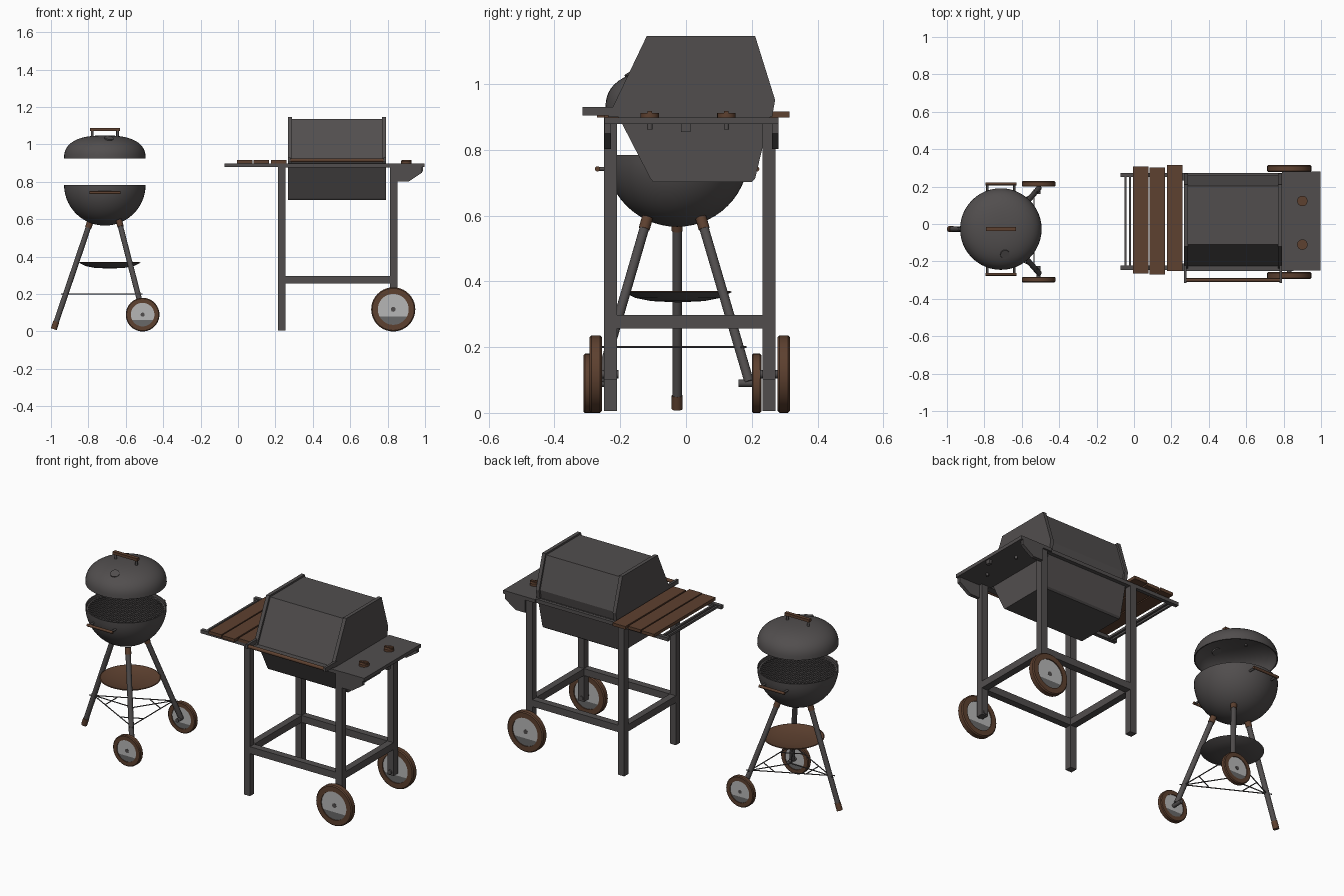
import bpy, bmesh, math
from mathutils import Vector, Matrix

if "Cube" in bpy.data.objects:
    bpy.data.objects.remove(bpy.data.objects["Cube"])

def mat(name, r, g, b):
    m = bpy.data.materials.new(name)
    m.diffuse_color = (r, g, b, 1)
    m.use_nodes = True
    m.node_tree.nodes["Principled BSDF"].inputs["Base Color"].default_value = m.diffuse_color
    return m

GREY = mat("dark_grey_metal", 0.083, 0.076, 0.076)
BROWN = mat("brown_wood", 0.11, 0.052, 0.029)
LIGHT = mat("light_grey_hub", 0.47, 0.47, 0.47)
MID = mat("mid_grey_hub", 0.14, 0.14, 0.14)

def finish(name, bm, mats, smooth=False, rule=None):
    bmesh.ops.recalc_face_normals(bm, faces=bm.faces[:])
    if rule:
        for f in bm.faces:
            f.material_index = rule(f)
    me = bpy.data.meshes.new(name)
    bm.to_mesh(me)
    bm.free()
    ob = bpy.data.objects.new(name, me)
    bpy.context.collection.objects.link(ob)
    for m in mats if isinstance(mats, (list, tuple)) else [mats]:
        me.materials.append(m)
    if smooth:
        bpy.ops.object.select_all(action='DESELECT')
        ob.select_set(True)
        bpy.context.view_layer.objects.active = ob
        bpy.ops.object.shade_smooth_by_angle(angle=math.radians(35))
    return ob

def box(name, m, x0, x1, y0, y1, z0, z1):
    bm = bmesh.new()
    bmesh.ops.create_cube(bm, size=1)
    for v in bm.verts:
        v.co = ((x0 + x1) / 2 + v.co.x * (x1 - x0), (y0 + y1) / 2 + v.co.y * (y1 - y0),
                (z0 + z1) / 2 + v.co.z * (z1 - z0))
    return finish(name, bm, m)

def rod(name, m, a, b, r, seg=16):
    a, b = Vector(a), Vector(b)
    d = b - a
    bm = bmesh.new()
    bmesh.ops.create_cone(bm, cap_ends=True, segments=seg, radius1=r, radius2=r, depth=d.length)
    bm.transform(Matrix.Translation((a + b) / 2) @ d.to_track_quat('Z', 'Y').to_matrix().to_4x4())
    return finish(name, bm, m, True)

def prism(name, m, prof, c0, c1, axis='x'):
    """Extrude a closed profile along x (profile y,z) or along y (profile x,z)."""
    bm = bmesh.new()
    pt = (lambda p: (c0, p[0], p[1])) if axis == 'x' else (lambda p: (p[0], c0, p[1]))
    f = bm.faces.new([bm.verts.new(pt(p)) for p in prof])
    g = bmesh.ops.extrude_face_region(bm, geom=[f])
    off = (c1 - c0, 0, 0) if axis == 'x' else (0, c1 - c0, 0)
    bmesh.ops.translate(bm, vec=off, verts=[v for v in g['geom'] if isinstance(v, bmesh.types.BMVert)])
    return finish(name, bm, m)

def lathe(name, m, prof, cx, cy, closed=False, steps=48, rot=None, cz=0, rule=None):
    bm = bmesh.new()
    vs = [bm.verts.new((r, 0, z)) for r, z in prof]
    es = [bm.edges.new(p) for p in zip(vs, vs[1:])]
    if closed:
        es.append(bm.edges.new((vs[-1], vs[0])))
    bmesh.ops.spin(bm, geom=vs + es, cent=(0, 0, 0), axis=(0, 0, 1), angle=math.tau, steps=steps)
    bmesh.ops.remove_doubles(bm, verts=bm.verts[:], dist=1e-4)
    if rot:
        bm.transform(rot)
    bm.transform(Matrix.Translation((cx, cy, cz)))
    return finish(name, bm, m, True, rule)

def wheel(name, x, y0, y1, r):
    rot = Matrix.Rotation(math.pi / 2, 4, 'X')
    h, yc = (y1 - y0) / 2, (y0 + y1) / 2
    lathe(name + "_tyre", BROWN, [(r * .7, -h), (r * .95, -h), (r, -h * .7), (r, h * .7), (r * .95, h), (r * .7, h)],
          x, yc, True, 40, rot, r)
    # hub disc, its lower part in a darker tone
    bm = bmesh.new()
    bmesh.ops.create_cone(bm, cap_ends=True, segments=40, radius1=r * .71, radius2=r * .71, depth=h * 1.4)
    bm.transform(rot)
    bmesh.ops.bisect_plane(bm, geom=bm.verts[:] + bm.edges[:] + bm.faces[:], plane_co=(0, 0, -r * .33), plane_no=(0, 0, 1))
    bm.transform(Matrix.Translation((x, yc, r)))
    finish(name + "_hub", bm, [LIGHT, MID], False, lambda f: int(f.calc_center_median().z < r * .67))

# ---------------- Kettle grill ----------------
KX, KY, R = -0.712, -0.027, 0.218
arc = [i / 14 * math.pi / 2 for i in range(15)]

# bowl: open hemisphere shell
def bowl_arc(r):
    return [(r * math.sin(a), 0.784 - r * math.cos(a)) for a in arc]
lathe("kettle_bowl", GREY, bowl_arc(R) + bowl_arc(R - .006)[::-1], KX, KY)

# lid: rounded dome shell floating above the bowl
def lid_arc(r, h):
    return [(r * math.sin(a) ** .8, 0.925 + h * max(math.cos(a), 0) ** .8) for a in arc]
lathe("kettle_lid", GREY, lid_arc(R, .123) + lid_arc(R - .006, .117)[::-1], KX, KY)
rod("lid_vent", GREY, (KX + .02, KY - .13, 1.02), (KX + .023, KY - .137, 1.036), .025)

# lid handle
box("lid_handle_grip", BROWN, KX - .08, KX + .08, KY - .011, KY + .011, 1.072, 1.088)
for s in (-1, 1):
    rod("lid_handle_post", GREY, (KX + s * .068, KY, 1.03), (KX + s * .068, KY, 1.075), .007)

# bowl handles front and back
for s in (-1, 1):
    y = KY + s * .242
    rod("bowl_handle_grip", BROWN, (KX - .083, y, .742), (KX + .083, y, .742), .008)
    for t in (-1, 1):
        rod("bowl_handle_post", GREY, (KX + t * .072, KY + s * .19, .742), (KX + t * .072, y, .742), .006)

# cooking grate
lathe("grate_ring", GREY, [(.202, .76), (.211, .76), (.211, .768), (.202, .768)], KX, KY, True)
for i in range(-9, 10):
    y = i * .0215
    w = math.sqrt(.207 ** 2 - y * y)
    rod("grate_bar", GREY, (KX - w, KY + y, .764), (KX + w, KY + y, .764), .0045, 8)

# legs: one plain at the left, two with wheels at the right
legs = [((-.787, KY, .595), (-.985, KY, .012)),
        ((-.637, .045, .595), (-.508, .192, .095)),
        ((-.637, -.117, .595), (-.508, -.262, .095))]
for a, b in legs:
    a, b = Vector(a), Vector(b)
    rod("kettle_leg", GREY, a, b, .0145)
    rod("leg_socket", BROWN, a, a.lerp(b, .07), .017)
rod("kettle_foot", BROWN, Vector(legs[0][1]).lerp(Vector(legs[0][0]), .07), legs[0][1], .0165)
wheel("kettle_wheel_back", -.51, .2, .229, .09)
wheel("kettle_wheel_front", -.51, -.312, -.283, .09)
rod("kettle_axle_back", GREY, (-.51, .16, .09), (-.51, .226, .09), .011)
rod("kettle_axle_front", GREY, (-.51, -.225, .09), (-.51, -.309, .09), .011)

# ash dish with brown top
lathe("ash_dish", [GREY, BROWN], [(0, .336), (.08, .34), (.13, .35), (.165, .368), (.16, .37), (.12, .357), (.06, .35), (0, .348)],
      -.686, -.025, rule=lambda f: int(f.normal.z > .3))

# wire rack between the legs
pts = []
for a, b in legs:
    a, b = Vector(a), Vector(b)
    pts.append(a.lerp(b, (a.z - .2) / (a.z - b.z)))
mid = sum(pts, Vector()) / 3
for i in range(3):
    p, q, o = pts[i], pts[(i + 1) % 3], pts[(i + 2) % 3]
    rod("rack_wire", GREY, p + (p - q) * .06, q + (q - p) * .06, .003, 8)
    rod("rack_inner_wire", GREY, p.lerp(q, .3), p.lerp(o, .3), .003, 8)
    rod("rack_spoke", GREY, mid, p, .003, 8)

# ---------------- Cart grill ----------------
YF, YB = (-.25, -.21), (.232, .272)
for y in (YF, YB):
    box("cart_left_leg", GREY, .213, .253, *y, .005, .88)
    box("cart_right_leg", GREY, .813, .853, *y, .1, .88)
    box("cart_low_rail", GREY, .253, .813, *y, .256, .297)
    box("cart_top_rail", GREY, .213, .853, *y, .877, .898)
for x in (.213, .813):
    box("cart_side_rail", GREY, x, x + .04, -.21, .232, .256, .297)
wheel("cart_wheel_front", .83, -.293, -.256, .118)
wheel("cart_wheel_back", .83, .279, .316, .118)
rod("cart_axle_front", GREY, (.83, -.205, .118), (.83, -.289, .118), .013)
rod("cart_axle_back", GREY, (.83, .225, .118), (.83, .312, .118), .013)

# firebox and hood, with raised end plates
fire = [(-.205, .9), (-.108, .712), (-.1, .703), (.2, .703), (.21, .712), (.255, .9)]
prism("firebox", GREY, fire, .268, .79)
hood = [(-.225, .9), (-.11, 1.137), (.203, 1.137), (.26, .952), (.25, .9)]
plate = [(-.237, .9), (-.119, 1.147), (.21, 1.147), (.271, .952), (.262, .9)]
prism("hood", GREY, hood, .28, .78)
for x in (.268, .77):
    prism("hood_end_plate", GREY, plate, x, x + .021)

# hood handle across the front
for x in (.268, .778):
    box("hood_handle_bracket", GREY, x, x + .014, -.315, -.2, .905, .93)
rod("hood_handle_bar", BROWN, (.27, -.3, .915), (.79, -.3, .915), .01)

# right side shelf with brackets and knobs
box("right_shelf", GREY, .79, .997, -.248, .281, .878, .898)
for y in (-.248, .261):
    prism("shelf_bracket", GREY, [(.853, .88), (.853, .803), (.915, .803), (.985, .85), (.985, .88)], y, y + .02, 'y')
box("shelf_tab", GREY, .97, .99, -.015, .013, .855, .88)
for y in (.123, -.11):
    rod("knob", BROWN, (.9, y, .898), (.9, y, .912), .028, 24)
    box("knob_grip", BROWN, .873, .927, y - .007, y + .007, .91, .918)
    rod("knob_shaft", GREY, (.9, y, .862), (.9, y, .89), .008)

# left side shelf: rails, end bars and wooden slats
for y in (-.245, .25):
    box("left_shelf_rail", GREY, -.073, .27, y, y + .022, .878, .898)
for x in (-.052, -.028):
    box("left_shelf_end_bar", GREY, x, x + .012, -.225, .252, .881, .894)
for x, y0, y1 in ((-.006, -.265, .307), (.084, -.27, .302), (.176, -.25, .315)):
    box("shelf_slat", BROWN, x, x + .083, y0, y1, .898, .916)
